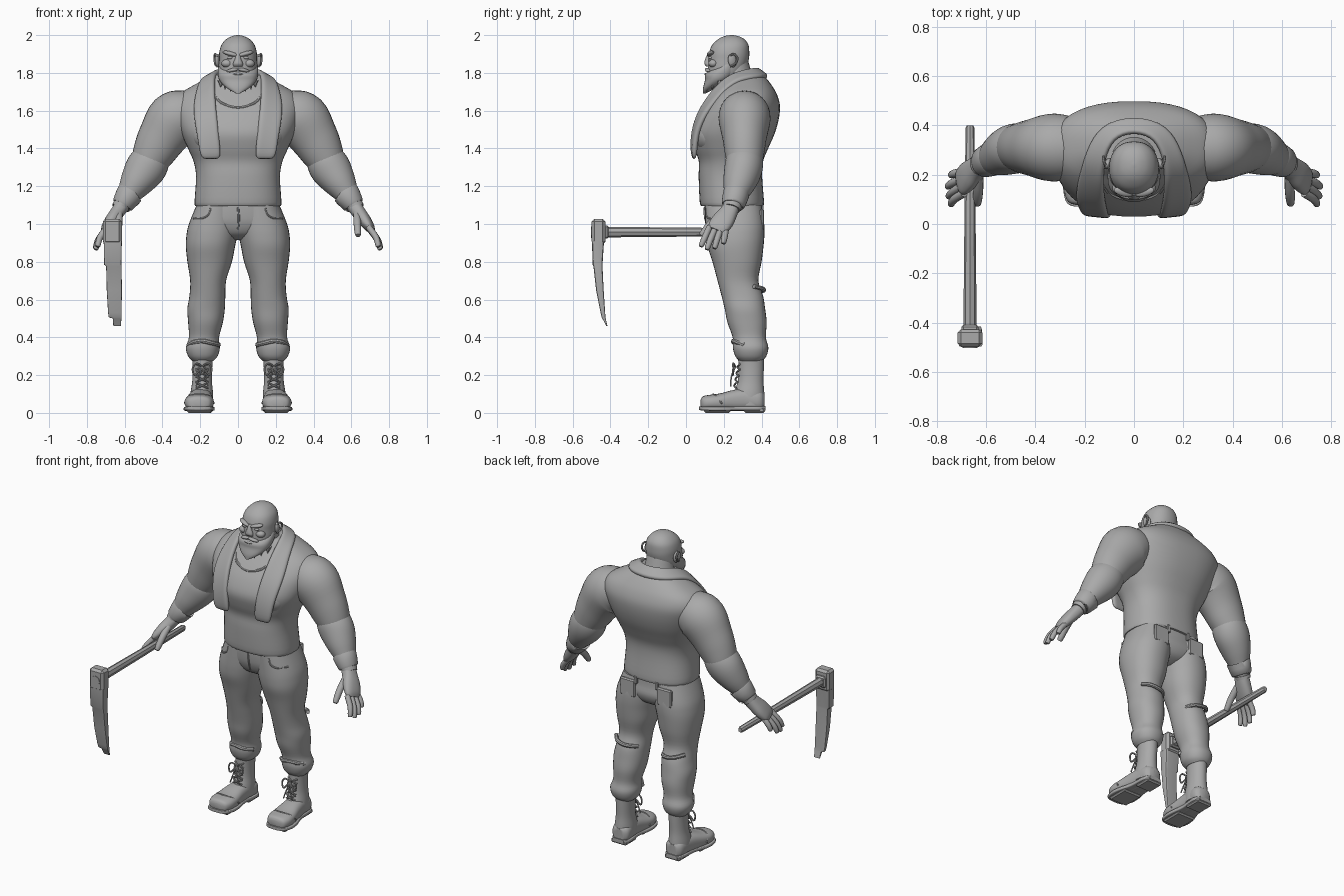
import bpy, bmesh, math
from mathutils import Vector, Matrix

grey = bpy.data.materials.new("plain_grey")
grey.diffuse_color = (0.4, 0.4, 0.4, 1)


def finish(name, bm, mirror=False, angle=40):
    """Turn a bmesh into a shaded object, optionally mirrored across x."""
    bmesh.ops.recalc_face_normals(bm, faces=bm.faces)
    me = bpy.data.meshes.new(name)
    bm.to_mesh(me)
    bm.free()
    me.materials.append(grey)
    ob = bpy.data.objects.new(name, me)
    bpy.context.collection.objects.link(ob)
    bpy.ops.object.select_all(action='DESELECT')
    bpy.context.view_layer.objects.active = ob
    ob.select_set(True)
    bpy.ops.object.shade_smooth_by_angle(angle=math.radians(angle))
    if mirror:
        ob.modifiers.new("Mirror", 'MIRROR')
    return ob


def smooth_rings(rings, steps):
    """Catmull-Rom interpolation through ring tuples."""
    out = []
    for i in range(len(rings) - 1):
        p = [rings[max(0, min(len(rings) - 1, i + k))] for k in (-1, 0, 1, 2)]
        for s in range(steps):
            t = s / steps
            out.append([0.5 * (2 * b + (c - a) * t + (2 * a - 5 * b + 4 * c - d) * t * t
                               + (3 * b - a - 3 * c + d) * t ** 3) for a, b, c, d in zip(*p)])
    return out + [list(rings[-1])]


def loft(name, rings, mode='z', n=32, steps=4, power=2.0, mirror=False, angle=40):
    """Skin rings (x, y, z, a, b); mode z / y keeps rings level, path follows the line."""
    rings = smooth_rings(rings, steps) if steps > 1 else rings
    bm, loops = bmesh.new(), []
    for i, (x, y, z, a, b) in enumerate(rings):
        if mode == 'z':
            u, v = Vector((1, 0, 0)), Vector((0, 1, 0))
        elif mode == 'y':
            u, v = Vector((1, 0, 0)), Vector((0, 0, 1))
        else:
            t = Vector(rings[min(i + 1, len(rings) - 1)][:3]) - Vector(rings[max(i - 1, 0)][:3])
            t.normalize()
            v = Vector((0, 1, 0))
            v = (v - t * v.dot(t)).normalized()
            u = v.cross(t)
        loop = []
        for k in range(n):
            c, s = math.cos(2 * math.pi * k / n), math.sin(2 * math.pi * k / n)
            cu = math.copysign(abs(c) ** (2 / power), c) * max(a, 0.001)
            sv = math.copysign(abs(s) ** (2 / power), s) * max(b, 0.001)
            loop.append(bm.verts.new(Vector((x, y, z)) + u * cu + v * sv))
        loops.append(loop)
    for p, q in zip(loops, loops[1:]):
        for k in range(n):
            bm.faces.new((p[k], p[(k + 1) % n], q[(k + 1) % n], q[k]))
    bm.faces.new(loops[0])
    bm.faces.new(loops[-1])
    return finish(name, bm, mirror, angle)


def tube(name, pts, r, mirror=False):
    return loft(name, [(*p, r, r) for p in pts], 'path', 8, 4, mirror=mirror)


def ball(name, loc, size, rot=(0, 0, 0), mirror=False):
    bm = bmesh.new()
    bmesh.ops.create_uvsphere(bm, u_segments=24, v_segments=14, radius=1)
    m = Matrix.LocRotScale(Vector(loc), Matrix.Rotation(rot[2], 3, 'Z') @ Matrix.Rotation(rot[1], 3, 'Y')
                           @ Matrix.Rotation(rot[0], 3, 'X'), Vector(size))
    bmesh.ops.transform(bm, matrix=m, verts=bm.verts)
    return finish(name, bm, mirror)


def box(name, loc, size, bevel=0.005, mirror=False):
    bm = bmesh.new()
    bmesh.ops.create_cube(bm, size=1)
    bmesh.ops.transform(bm, matrix=Matrix.LocRotScale(Vector(loc), None, Vector(size)), verts=bm.verts)
    bmesh.ops.bevel(bm, geom=bm.edges[:], offset=bevel, segments=1, affect='EDGES')
    return finish(name, bm, mirror, 30)


# Torso with vest
loft("torso", [(0, .245, 1.095, .222, .16), (0, .243, 1.115, .23, .17), (0, .235, 1.25, .222, .168),
               (0, .238, 1.33, .235, .17), (0, .24, 1.40, .265, .195), (0, .25, 1.48, .30, .22),
               (0, .275, 1.56, .325, .217), (0, .30, 1.63, .335, .197), (0, .315, 1.69, .305, .165),
               (0, .32, 1.74, .225, .13), (0, .31, 1.79, .13, .10)], n=48, power=2.4)
ball("chest_muscle", (.11, .13, 1.47), (.135, .088, .1), mirror=True)
tube("neckline", [(-.13, .17, 1.69), (-.09, .12, 1.64), (0, .098, 1.615), (.09, .12, 1.64), (.13, .17, 1.69)], .009)
loft("neck", [(0, .28, 1.70, .12, .11), (0, .265, 1.78, .092, .09), (0, .25, 1.86, .085, .08)])

# Towel draped round the neck: half strip of edge pairs, mirrored
edges = [((.085, .04, 1.34), (.20, .045, 1.34)), ((.10, .032, 1.46), (.215, .05, 1.46)),
         ((.11, .058, 1.57), (.235, .088, 1.56)), ((.12, .11, 1.66), (.235, .15, 1.645)),
         ((.125, .18, 1.75), (.215, .22, 1.72)), ((.12, .26, 1.80), (.195, .29, 1.765)),
         ((.085, .35, 1.82), (.14, .405, 1.775)), ((0, .375, 1.82), (0, .44, 1.775))]
bm = bmesh.new()
rows = [[bm.verts.new(Vector(a).lerp(Vector(b), t / 3)) for t in range(4)] for a, b in edges]
for p, q in zip(rows, rows[1:]):
    for k in range(3):
        bm.faces.new((p[k], p[k + 1], q[k + 1], q[k]))
towel = finish("towel", bm, True, 60)
thick = towel.modifiers.new("Thickness", 'SOLIDIFY')
thick.thickness, thick.offset = .032, 0
towel.modifiers.new("Soft", 'SUBSURF').levels = 2

# Head, face and beard
loft("head", [(0, .19, 1.74, .06, .06), (0, .20, 1.77, .088, .085), (0, .215, 1.82, .10, .10),
              (0, .225, 1.87, .10, .107), (0, .229, 1.91, .099, .106), (0, .235, 1.95, .087, .095),
              (0, .24, 1.98, .06, .067), (0, .24, 1.995, .03, .035), (0, .24, 2.0, .004, .004)], power=2.2)
loft("beard", [(0, .095, 1.69, .008, .006), (0, .125, 1.72, .06, .035), (0, .165, 1.76, .098, .065),
               (0, .19, 1.80, .107, .083), (0, .225, 1.845, .103, .045)], power=2.3)
for i, (x, y) in enumerate([(.035, .115), (.065, .14), (.088, .175)]):
    loft(f"beard_tuft_{i}", [(x, y + .01, 1.76, .02, .02), (x + .004, y - .004, 1.70 + i * .012, .001, .001)],
         n=8, steps=1, mirror=True)
loft("nose", [(0, .118, 1.835, .024, .012), (0, .115, 1.85, .026, .018), (0, .118, 1.88, .014, .014),
              (0, .128, 1.905, .014, .01)], n=16)
ball("brow", (.042, .13, 1.902), (.042, .018, .012), (0, -.25, .25), True)
ball("eye", (.042, .131, 1.88), (.016, .012, .008), mirror=True)
ball("cheek", (.058, .145, 1.85), (.03, .026, .022), mirror=True)
ball("moustache", (.028, .115, 1.815), (.034, .014, .01), (0, .2, .2), True)
ball("lower_lip", (0, .11, 1.793), (.03, .012, .007))
ball("ear", (.107, .245, 1.865), (.013, .024, .036), (.2, 0, .4), True)
tube("ear_rim", [(.112, .235, 1.835), (.121, .262, 1.85), (.124, .272, 1.88), (.121, .25, 1.90), (.11, .228, 1.885)],
     .006, True)

# Arms, forearms, cuffs and hands
loft("upper_arm", [(.22, .31, 1.60, .10, .11), (.27, .31, 1.585, .13, .13), (.335, .31, 1.55, .15, .137),
                   (.40, .31, 1.46, .13, .118), (.445, .31, 1.38, .113, .105), (.48, .31, 1.31, .09, .09),
                   (.50, .305, 1.26, .06, .06)], 'path', mirror=True)
loft("forearm", [(.42, .31, 1.40, .07, .07), (.455, .31, 1.345, .10, .097), (.495, .302, 1.285, .107, .10),
                 (.545, .28, 1.21, .085, .085), (.59, .258, 1.14, .056, .058), (.63, .24, 1.08, .042, .047)],
     'path', mirror=True)
loft("wrist_cuff", [(.568, .268, 1.165, .064, .064), (.573, .266, 1.16, .072, .07), (.61, .25, 1.105, .058, .062),
                    (.613, .249, 1.10, .05, .053)], 'path', steps=2, mirror=True, angle=60)
loft("palm", [(.605, .25, 1.11, .038, .04), (.64, .225, 1.06, .037, .048), (.67, .198, 1.02, .034, .058),
              (.695, .172, .985, .026, .056), (.708, .16, .965, .014, .045)], 'path', power=2.4, mirror=True)
fingers = [((.69, .125, .985), (.73, .10, .93), (.742, .08, .885)),
           ((.695, .155, .975), (.735, .13, .92), (.752, .112, .87)),
           ((.695, .185, .975), (.738, .165, .92), (.755, .152, .875)),
           ((.69, .212, .98), (.728, .205, .935), (.742, .198, .90)),
           ((.63, .19, 1.05), (.632, .13, 1.0), (.635, .085, .945))]
for label, (a, b, c) in zip(("index_finger", "middle_finger", "ring_finger", "little_finger", "thumb"), fingers):
    r = .02 if label == "thumb" else .0165
    end = Vector(c) + (Vector(c) - Vector(b)) * .12
    loft(label, [(*a, r, r), (*b, r, r), (*c, r * .8, r * .8), (*end, r * .3, r * .3)], 'path', 12, 3, mirror=True)

# Trousers
loft("trouser_hips", [(0, .26, .915, .05, .06), (0, .26, .945, .15, .12), (0, .258, 1.0, .245, .148),
                      (0, .25, 1.06, .232, .15), (0, .248, 1.12, .215, .15)], n=40, power=2.3)
loft("trouser_leg", [(.11, .25, 1.10, .11, .15), (.128, .258, 1.0, .132, .156), (.138, .26, .94, .135, .155),
                     (.146, .262, .88, .13, .148), (.15, .27, .80, .118, .13), (.158, .275, .70, .095, .108),
                     (.162, .298, .62, .095, .110), (.169, .312, .55, .099, .107), (.172, .323, .48, .092, .104),
                     (.18, .335, .40, .08, .088), (.186, .342, .345, .09, .094), (.186, .343, .30, .078, .082),
                     (.187, .343, .275, .055, .06)], power=2.2, mirror=True)
tube("knee_fold", [(.09, .36, .635), (.12, .40, .645), (.165, .412, .65), (.21, .40, .66), (.245, .36, .67)], .012, True)
tube("shin_fold", [(.10, .30, .36), (.14, .258, .37), (.185, .25, .38), (.23, .265, .375), (.262, .31, .36)], .012, True)
box("back_pocket", (.13, .403, 1.025), (.105, .022, .11), .007, True)
box("belt_loop", (.075, .40, 1.085), (.022, .022, .05), .004, True)
tube("front_pocket_seam", [(.145, .108, 1.085), (.155, .108, 1.05), (.19, .122, 1.03), (.235, .175, 1.03)], .005, True)
tube("fly_seam", [(0, .10, 1.09), (.004, .102, 1.03), (0, .125, .97)], .006)

# Boots
loft("boot_shaft", [(.187, .345, .32, .058, .07), (.188, .345, .25, .052, .068), (.19, .342, .17, .052, .068),
                    (.192, .335, .10, .06, .08), (.193, .335, .04, .06, .08)], mirror=True)
loft("boot_foot", [(.207, .078, .05, .03, .02), (.207, .09, .052, .06, .036), (.206, .13, .055, .076, .041),
                   (.204, .18, .057, .076, .046), (.20, .25, .065, .066, .056), (.195, .32, .07, .06, .06),
                   (.19, .39, .065, .058, .055), (.19, .415, .06, .035, .04)], 'y', power=2.5, mirror=True)
loft("boot_sole", [(.207, .07, .025, .03, .01), (.207, .085, .024, .065, .011), (.206, .14, .022, .081, .012),
                   (.204, .20, .022, .078, .012), (.198, .28, .024, .06, .012), (.19, .38, .024, .062, .012),
                   (.19, .42, .024, .04, .012)], 'y', power=6, mirror=True)
box("boot_heel", (.19, .362, .014), (.108, .11, .028), .008, True)
box("boot_tread", (.205, .165, .009), (.13, .14, .018), .008, True)
tube("toe_seam", [(.128, .19, .05), (.15, .16, .088), (.205, .145, .098), (.26, .16, .088), (.282, .19, .05)], .005, True)

# Boot laces and bow
for i in range(4):
    z, y = .13 + i * .033, .255 + i * .006
    for s in (-1, 1):
        tube(f"lace_{i}_{'in' if s < 0 else 'out'}",
             [(.19 - s * .032, y + .012, z), (.19, y, z + .014), (.19 + s * .032, y + .012, z + .03)], .005, True)
for s in (-1, 1):
    side = 'in' if s < 0 else 'out'
    tube("bow_loop_" + side, [(.19, .262, .245), (.19 + s * .03, .25, .262), (.19 + s * .05, .25, .235),
                              (.19 + s * .04, .248, .20), (.19 + s * .015, .252, .225), (.19, .262, .243)], .005, True)
    tube("lace_end_" + side, [(.19, .26, .245), (.19 + s * .015, .24, .19), (.19 + s * .032, .238, .14)], .004, True)

# Pick tool
loft("tool_handle", [(-.665, -.44, .957, .027, .028), (-.665, -.1, .957, .024, .025), (-.665, .39, .957, .018, .02),
                     (-.665, .40, .957, .013, .015)], 'y', 8, 1, angle=30)
box("tool_head", (-.665, -.463, .96), (.10, .072, .135), .014)
box("tool_collar", (-.665, -.425, .957), (.07, .03, .07), .008)
loft("tool_bolt", [(-.665, -.47, .957, .03, .03), (-.665, -.503, .957, .03, .03)], 'y', 16, 1)
loft("tool_blade", [(-.663, -.466, .91, .048, .032), (-.663, -.468, .785, .046, .026), (-.657, -.466, .775, .041, .024),
                    (-.655, -.456, .65, .04, .020), (-.652, -.44, .53, .036, .012), (-.65, -.436, .505, .034, .010),
                    (-.64, -.434, .50, .023, .009), (-.64, -.419, .46, .02, .003)], n=24, steps=1, power=9, angle=25)
